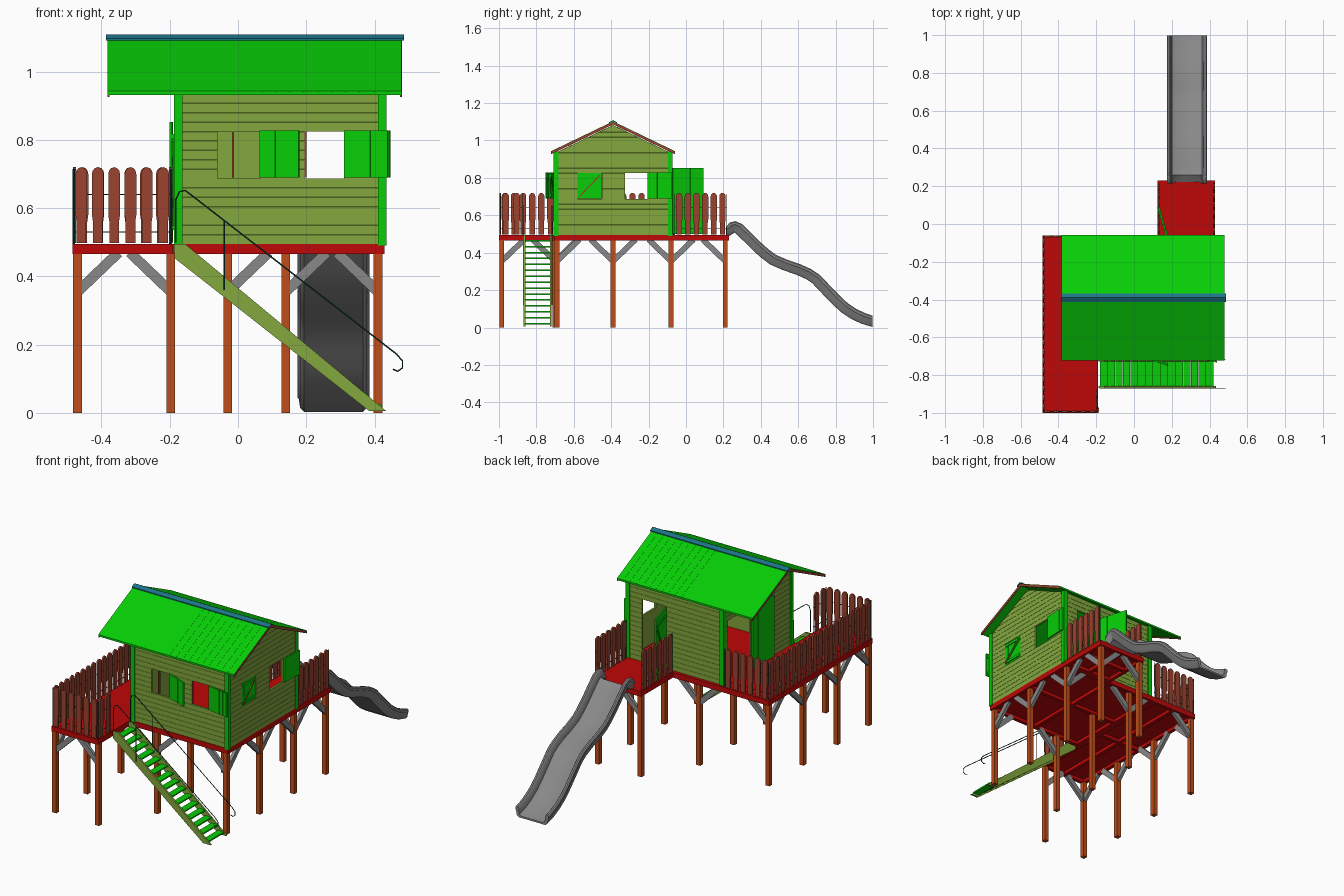
import bpy, bmesh, math
from mathutils import Vector

if "Cube" in bpy.data.objects:
    bpy.data.objects.remove(bpy.data.objects["Cube"])

def mat(name, *rgb):
    m = bpy.data.materials.new(name)
    m.diffuse_color = (*[c ** 2.2 for c in rgb], 1)
    m.use_nodes = True
    m.node_tree.nodes["Principled BSDF"].inputs["Base Color"].default_value = m.diffuse_color
    return m

RED, WOOD = mat("deck_red", .74, .06, .06), mat("post_orange", .74, .31, .13)
OLIVE, GREEN = mat("siding_olive", .51, .65, .25), mat("bright_green", .06, .80, .06)
BROWN, TEAL = mat("picket_brown", .60, .27, .20), mat("ridge_teal", .13, .45, .52)
DARK, GREY = mat("rod_dark", .08, .27, .25), mat("plain_grey", .53, .53, .53)

def prism(bm, A, B):
    a, b = [bm.verts.new(p) for p in A], [bm.verts.new(p) for p in B]
    n = len(a)
    bm.faces.new(a[::-1])
    bm.faces.new(b)
    for i in range(n):
        j = (i + 1) % n
        bm.faces.new((a[i], a[j], b[j], b[i]))

def box(bm, x0, x1, y0, y1, z0, z1):
    r = [(x0, y0), (x1, y0), (x1, y1), (x0, y1)]
    prism(bm, [(x, y, z0) for x, y in r], [(x, y, z1) for x, y in r])

def beam(bm, p, q, w, h):
    p, q = Vector(p), Vector(q)
    d = (q - p).normalized()
    s = d.cross(Vector((0, 0, 1))).normalized() * w / 2
    u = s.cross(d).normalized() * h / 2
    o = [s + u, s - u, -s - u, u - s]
    prism(bm, [p + k for k in o], [q + k for k in o])

def finish(name, bm, m):
    bmesh.ops.recalc_face_normals(bm, faces=bm.faces)
    me = bpy.data.meshes.new(name)
    bm.to_mesh(me)
    bm.free()
    ob = bpy.data.objects.new(name, me)
    bpy.context.collection.objects.link(ob)
    me.materials.append(m)
    return ob

def rods(name, paths, r=.0022):
    cu = bpy.data.curves.new(name, 'CURVE')
    cu.dimensions, cu.bevel_depth, cu.bevel_resolution = '3D', r, 1
    for pts in paths:
        s = cu.splines.new('POLY')
        s.points.add(len(pts) - 1)
        for k, p in zip(s.points, pts):
            k.co = (*p, 1)
    cu.materials.append(DARK)
    bpy.context.collection.objects.link(bpy.data.objects.new(name, cu))

# Deck: flat floors over rim beams and joists
bm = bmesh.new()
for x0, x1, y0, y1 in [(-.485, -.19, -1, -.06), (-.19, .43, -.705, -.06), (.125, .43, -.06, .23)]:
    box(bm, x0, x1, y0, y1, .484, .495)
    for y in (y0, (y0 + y1) / 2 - .01, y1 - .02):
        box(bm, x0, x1, y, y + .02, .465, .485)
    for x in (x0, (x0 + x1) / 2 - .01, x1 - .02):
        box(bm, x, x + .02, y0, y1, .465, .485)
finish("deck", bm, RED)

# Posts
L, M, R = -.47, -.03, .41
posts = [(L, y) for y in (-.985, -.7, -.39, -.08)] + [(-.197, -.985)]
posts += [(M, y) for y in (-.69, -.39, -.08)] + [(R, y) for y in (-.69, -.39, -.08, .21)] + [(.14, .21)]
bm = bmesh.new()
for x, y in posts:
    box(bm, x - .013, x + .013, y - .013, y + .013, 0, .467)
finish("support_posts", bm, WOOD)

# Diagonal braces at both ends of every neighbouring pair
pairs = [(0, 1), (1, 2), (2, 3), (0, 4), (5, 8), (7, 10), (3, 7), (8, 9), (9, 10), (10, 11), (11, 12)]
bm = bmesh.new()
for i, j in pairs:
    for a, b in ((i, j), (j, i)):
        p, q = Vector((*posts[a], .355)), Vector((*posts[b], .355))
        e = p + (q - p).normalized() * .12
        e.z = .47
        beam(bm, p, e, .018, .03)
finish("braces", bm, GREY)

# House walls: horizontal siding boards cut around openings
PITCH, Z0 = .0275, .495
WIN, DOOR = (7, 12), (0, 13)
def wall(name, place, u0, u1, holes, gable=False):
    bm = bmesh.new()
    c = (u0 + u1) / 2
    for k in range(22 if gable else 16):
        za, zb = Z0 + k * PITCH, Z0 + (k + 1) * PITCH
        if gable:
            zb = min(zb, 1.082)
        ha, hb = [min(u1 - c, max(.001, (1.083 - z) / .485)) if gable else u1 - c for z in (za, zb)]
        cuts = sorted(h[:2] for h in holes if h[2][0] <= k < h[2][1])
        edges = [c - ha] + [v for h in cuts for v in h] + [c + ha]
        for s in range(0, len(edges), 2):
            a, b = edges[s], edges[s + 1]
            ta = c - hb if s == 0 else a
            tb = c + hb if s + 2 == len(edges) else b
            sec = [(0, za), (.012, za), (.012, zb - .0012), (.0105, zb), (0, zb)]
            prism(bm, [place(a if z == za else ta, d, z) for d, z in sec],
                  [place(b if z == za else tb, d, z) for d, z in sec])
    finish(name, bm, OLIVE)

wall("front_wall", lambda u, d, z: (u, -.69 - d, z), -.18, .428, [(-.06, .065, WIN), (.195, .31, WIN)])
wall("back_wall", lambda u, d, z: (u, -.09 + d, z), -.18, .428, [(.18, .335, DOOR)])
wall("right_wall", lambda u, d, z: (.418 + d, u, z), -.70, -.08, [(-.58, -.45, WIN), (-.325, -.205, WIN)], True)
wall("left_wall", lambda u, d, z: (-.172 - d, u, z), -.70, -.08, [(-.325, -.12, DOOR)], True)

# Corner boards
bm = bmesh.new()
for x in (-.188, .410):
    for y in (-.708, -.097):
        box(bm, x, x + .025, y, y + .025, .49, .94)
finish("corner_boards", bm, GREEN)

# Window mullions
bm = bmesh.new()
for x in (-.018, .193):
    box(bm, x, x + .007, -.7, -.69, .69, .825)
finish("window_bars", bm, BROWN)

# Shutters and doors: vertical planks hinged at (hx, hy), Z braces on the inner face
def panel(name, hx, hy, ang, w, z0, z1, side):
    bm = bmesh.new()
    n = round(w / .025)
    for i in range(n):
        box(bm, i * w / n, (i + 1) * w / n - .0006, -.004, .004, z0, z1)
    h, s = z1 - z0, .006 * side
    for f in (.12, .88):
        beam(bm, (.004, s, z0 + h * f), (w - .004, s, z0 + h * f), .006, .014)
    beam(bm, (.01, s, z0 + h * .15), (w - .01, s, z0 + h * .85), .006, .012)
    ob = finish(name, bm, GREEN)
    ob.location, ob.rotation_euler = (hx, hy, 0), (0, 0, math.radians(ang))

panel("front_shutter_left", .065, -.707, -20, .122, .69, .828, 1)
panel("front_shutter_right", .312, -.707, -10, .13, .69, .828, 1)
panel("right_shutter_closed", .424, -.58, 90, .13, .69, .825, -1)
panel("right_shutter_open", .438, -.205, 88, .13, .69, .828, 1)
panel("back_door", .18, -.072, 107, .172, .50, .852, 1)
panel("left_door", -.194, -.325, -91, .19, .50, .852, 1)
bm = bmesh.new()
beam(bm, (.433, -.57, .70), (.433, -.46, .815), .004, .006)
finish("shutter_brace", bm, BROWN)

# Roof: flat slopes with narrow seamed panels, brown bargeboards, ridge cap
bm, edge = bmesh.new(), bmesh.new()
RX0, RX1 = -.383, .48
for s in (-1, 1):
    def slab(b, x0, x1, h0, h1, t0=0, t1=1):
        sec = [(t0, h0), (t0, h1), (t1, h1), (t1, h0)]
        prism(b, *[[(x, -.39 + s * .332 * t, 1.098 - .16 * t + h) for t, h in sec] for x in (x0, x1)])
    slab(bm, RX0 + .002, RX1 - .002, -.006, .003)
    for j in range(10):
        slab(bm, .07 + .041 * j, .1105 + .041 * j, .003, .0045)
    slab(bm, RX0, .0695, .003, .0045)
    for x in (RX0, RX1 - .006):
        slab(edge, x, x + .006, -.012, .002)
finish("roof_slopes", bm, GREEN)
finish("bargeboards", edge, BROWN)
bm = bmesh.new()
sec = [(-.022, 1.091), (0, 1.103), (.022, 1.091), (.022, 1.097), (0, 1.109), (-.022, 1.097)]
prism(bm, [(-.387, -.39 + y, z) for y, z in sec], [(.486, -.39 + y, z) for y, z in sec])
finish("ridge_cap", bm, TEAL)

# Picket fences with two rails each
bm = bmesh.new()
rails = []
outline = [(-.014, .498), (.014, .498), (.014, .56), (.017, .58), (.017, .70)]
outline += [(.017 * math.cos(math.pi * i / 6), .70 + .02 * math.sin(math.pi * i / 6)) for i in range(1, 6)]
outline += [(-.017, .70), (-.017, .58), (-.014, .56)]
for p, q in [((-.483, -.993), (-.195, -.993)), ((-.479, -.993), (-.479, -.067)), ((-.479, -.067), (-.2, -.067)),
             ((-.197, -.993), (-.197, -.875)), ((.424, -.06), (.424, .218)), ((.131, -.06), (.131, .218))]:
    p, q = Vector((*p, 0)), Vector((*q, 0))
    d = (q - p).normalized()
    nrm = Vector((-d.y, d.x, 0)) * .005
    n = round((q - p).length / .048)
    for i in range(n):
        c = p.lerp(q, (i + .5) / n)
        flat = [c + d * u + Vector((0, 0, z)) for u, z in outline]
        prism(bm, [k - nrm for k in flat], [k + nrm for k in flat])
    for z in (.53, .64):
        rails.append([p + Vector((0, 0, z)), q + Vector((0, 0, z))])
    rails += [[e + Vector((0, 0, .49)), e + Vector((0, 0, .715))] for e in (p, q)]
finish("fence_pickets", bm, BROWN)
rods("fence_rails", rails, .002)

# Staircase: stringers, treads, hooked handrails
bm = bmesh.new()
for y in (-.868, -.728):
    prism(bm, *[[(-.188, y + t, .495), (-.155, y + t, .495), (.435, y + t, .005), (.385, y + t, .005), (-.188, y + t, .455)] for t in (0, .01)])
finish("stair_stringers", bm, OLIVE)
bm = bmesh.new()
for i in range(15):
    t = (i + .5) / 15
    x, z = -.18 + .60 * t, .48 - .475 * t
    box(bm, x - .019, x + .02, -.86, -.727, z - .004, z + .004)
finish("stair_treads", bm, GREEN)
paths = []
for y in (-.87, -.716):
    paths.append([(x, y, z) for x, z in [(-.182, .50), (-.182, .625), (-.172, .648), (-.155, .652), (-.135, .637),
                  (.465, .172), (.482, .152), (.482, .132), (.468, .122), (.454, .128)]])
    paths.append([(-.04, y, .563), (-.04, y, .36)])
rods("stair_handrails", paths)

# Slide: U-shaped section with rolled lips swept along a wavy path
path = [(.215, .54), (.235, .562), (.265, .569), (.30, .553), (.35, .505), (.395, .46), (.44, .419), (.48, .389), (.54, .363),
        (.61, .339), (.67, .312), (.715, .282), (.77, .224), (.82, .172), (.865, .13), (.91, .1), (.96, .076), (.998, .063)]
half = [(0, -.05), (.066, -.05), (.08, -.042), (.085, -.006), (.091, 0), (.1, 0), (.106, -.006), (.106, -.018),
        (.102, -.022), (.098, -.048), (.086, -.06), (0, -.06)]
sec = half + [(-x, z) for x, z in half[-2:0:-1]]
bm = bmesh.new()
rings = []
for i, (y, z) in enumerate(path):
    a, b = path[max(i - 1, 0)], path[min(i + 1, len(path) - 1)]
    t = Vector((b[0] - a[0], b[1] - a[1])).normalized()
    if i in (0, len(path) - 1):
        t = Vector((1, 0))
    rings.append([bm.verts.new((.28 + u, y - t.y * v, z + t.x * v)) for u, v in sec])
for r, s in zip(rings, rings[1:]):
    for i in range(len(sec)):
        j = (i + 1) % len(sec)
        bm.faces.new((r[i], r[j], s[j], s[i]))
bm.faces.new(rings[0])
bm.faces.new(rings[-1])
slide = finish("slide", bm, GREY)
bpy.context.view_layer.objects.active = slide
slide.select_set(True)
bpy.ops.object.shade_smooth_by_angle(angle=math.radians(40))
